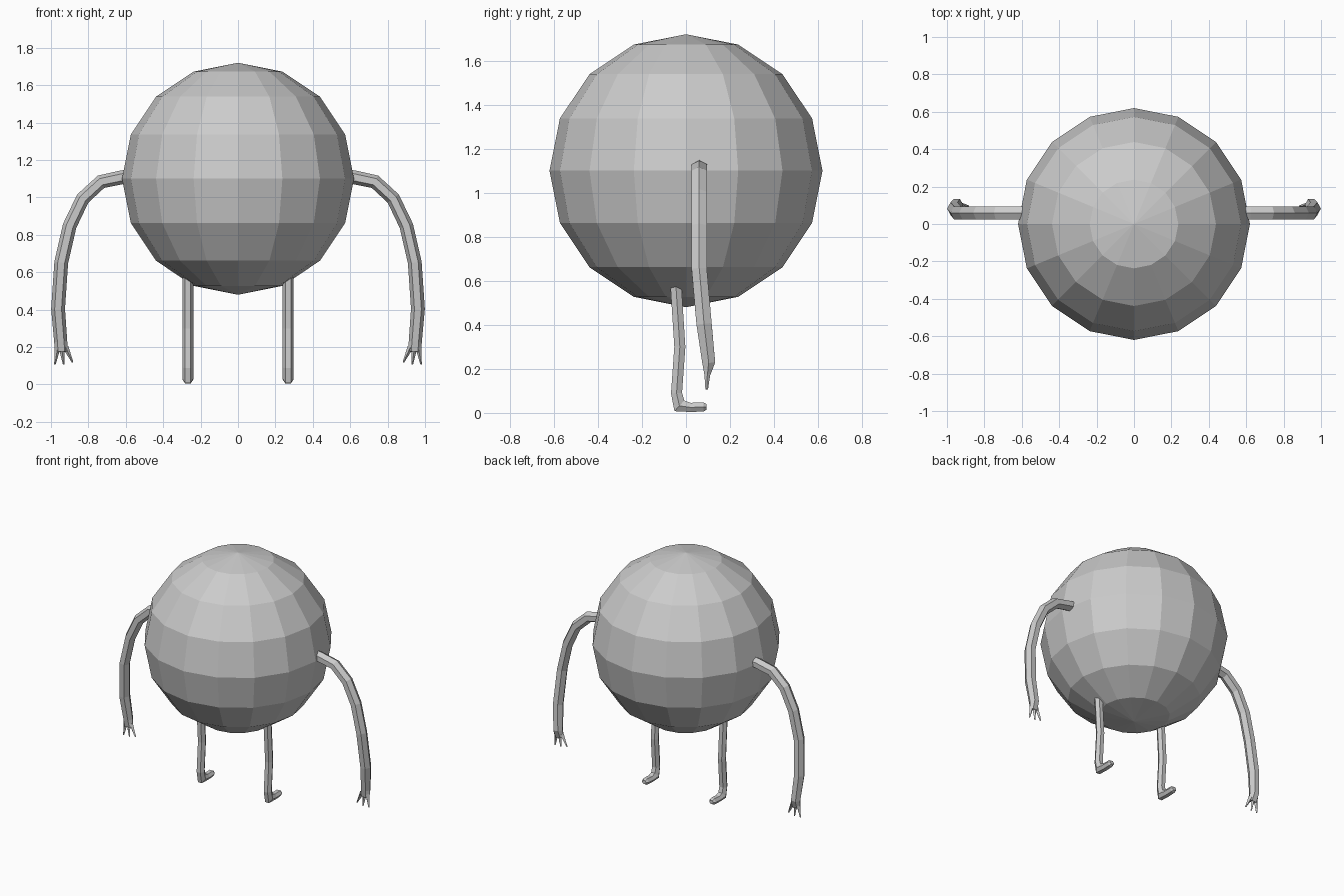
import bpy, bmesh, math
from mathutils import Vector

cube = bpy.data.objects.get("Cube")
if cube:
    bpy.data.objects.remove(cube)

grey = bpy.data.materials.new("plain grey")
grey.use_nodes = True
grey.diffuse_color = (0.6, 0.6, 0.6, 1)
grey.node_tree.nodes["Principled BSDF"].inputs["Base Color"].default_value = (0.6, 0.6, 0.6, 1)


def finish(name, bm):
    bmesh.ops.recalc_face_normals(bm, faces=bm.faces)
    mesh = bpy.data.meshes.new(name)
    bm.to_mesh(mesh)
    bm.free()
    mesh.materials.append(grey)
    obj = bpy.data.objects.new(name, mesh)
    bpy.context.collection.objects.link(obj)
    return obj


def tube(name, points, radii, lateral, sides=6, phase=0.0):
    """Flat-sided limb; each radius pair is (in the bend plane, lateral)."""
    pts = [Vector(p) for p in points]
    lateral = Vector(lateral)
    bm = bmesh.new()
    rings = []
    for i, p in enumerate(pts):
        before = (p - pts[i - 1]).normalized() if i else Vector()
        after = (pts[i + 1] - p).normalized() if i < len(pts) - 1 else Vector()
        t = (before + after).normalized()
        n = lateral.cross(t).normalized()
        b = t.cross(n)
        rn, rb = radii[i]
        ring = []
        for k in range(sides):
            a = phase + math.tau * k / sides
            ring.append(bm.verts.new(p + n * rn * math.cos(a) + b * rb * math.sin(a)))
        rings.append(ring)
    for lo, hi in zip(rings, rings[1:]):
        for k in range(sides):
            j = (k + 1) % sides
            bm.faces.new((lo[k], lo[j], hi[j], hi[k]))
    bm.faces.new(rings[0])
    bm.faces.new(rings[-1])
    return finish(name, bm)


# Round faceted body
bm = bmesh.new()
bmesh.ops.create_uvsphere(bm, u_segments=16, v_segments=8, radius=0.62)
body = finish("body", bm)
body.location.z = 1.1

arm_path = [(0.56, 0.06, 1.115), (0.62, 0.06, 1.108), (0.732, 0.06, 1.084),
            (0.83, 0.06, 0.994), (0.90, 0.06, 0.848), (0.945, 0.06, 0.653),
            (0.962, 0.082, 0.405), (0.948, 0.103, 0.23), (0.944, 0.097, 0.175)]
arm_radii = [(0.037, 0.04)] * 7 + [(0.035, 0.034), (0.036, 0.016)]
leg_path = [(-0.046, 0.58), (-0.028, 0.3), (-0.043, 0.09),
            (-0.03, 0.032), (0.02, 0.025), (0.08, 0.027), (0.094, 0.027)]
leg_radii = [(0.029, 0.029)] * 3 + [(0.038, 0.03), (0.024, 0.028),
                                    (0.024, 0.026), (0.014, 0.016)]
fingers = {"inner": (0.922, 0.884, 0.118), "middle": (0.943, 0.932, 0.107),
           "outer": (0.964, 0.979, 0.107)}

for side, s in (("left", 1), ("right", -1)):
    # Curved arm ending in a flattened palm
    tube(side + "_arm", [(s * x, y, z) for x, y, z in arm_path], arm_radii, (0, 1, 0))
    # Three pointed fingers
    for label, (base, tip, z) in fingers.items():
        tube(f"{side}_{label}_finger", [(s * base, 0.098, 0.2), (s * tip, 0.094, z)],
             [(0.016, 0.016), (0.004, 0.006)], (0, 1, 0), sides=4)
    # Leg bending into a foot
    tube(side + "_leg", [(s * 0.268, y, z) for y, z in leg_path], leg_radii,
         (1, 0, 0), phase=math.radians(30))
